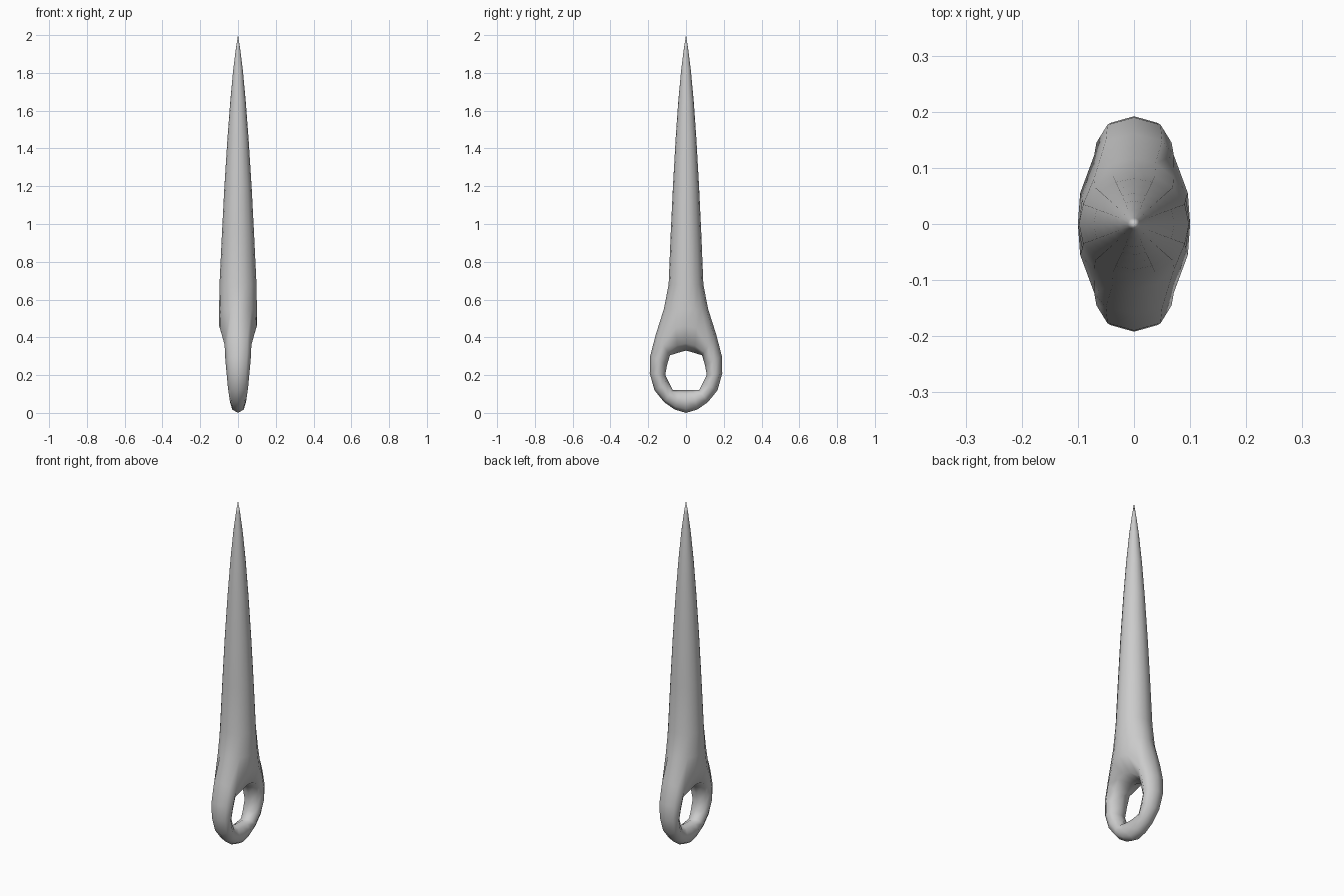
import bpy, bmesh
from math import sin, cos, pi

if "Cube" in bpy.data.objects:
    bpy.data.objects.remove(bpy.data.objects["Cube"])

# Half of the eye, top to bottom: inner y, inner z, outer y, outer z, half thickness in x
EYE = [(0, .33, 0, .59, .100), (.043, .318, .067, .582, .096),
       (.085, .305, .160, .415, .071), (.100, .255, .190, .300, .067),
       (.110, .200, .192, .210, .060), (.090, .160, .167, .120, .054),
       (.070, .120, .116, .057, .047), (.035, .120, .060, .018, .044),
       (0, .120, 0, 0, .043)]
# Shaft rings: z, half width x, half width y
SHAFT = [(.55, .100, .117), (.68, .098, .092), (.95, .085, .081),
         (1.2, .072, .069), (1.45, .056, .055), (1.65, .041, .041),
         (1.82, .025, .025), (1.93, .011, .011)]

bm = bmesh.new()
cache = {}


def eye_vert(col, row):
    """Vertex of the eye loop; columns run round the hole, rows round the section."""
    col, row = col % 16, row % 8
    if (col, row) not in cache:
        side = 1 if col <= 8 else -1
        iy, iz, oy, oz, h = EYE[col if col <= 8 else 16 - col]
        t = row * pi / 4
        k = cos(t) / 2
        y, z = (iy + oy) / 2 + k * (oy - iy), (iz + oz) / 2 + k * (oz - iz)
        cache[col, row] = bm.verts.new((h * sin(t), side * y, z))
    return cache[col, row]


# Eye loop, left open at the top where the shaft grows out
for c in range(-8, 8):
    for r in range(-4, 4):
        if -2 <= c < 2 and -2 <= r < 2:
            continue
        bm.faces.new([eye_vert(c, r), eye_vert(c + 1, r),
                      eye_vert(c + 1, r + 1), eye_vert(c, r + 1)])

# Rim of the opening, starting at +x and turning towards +y
rim = [(0, 2), (1, 2), (2, 2), (2, 1), (2, 0), (2, -1), (2, -2), (1, -2),
       (0, -2), (-1, -2), (-2, -2), (-2, -1), (-2, 0), (-2, 1), (-2, 2), (-1, 2)]
ring = [eye_vert(c, r) for c, r in rim]

# Tapering shaft
for z, rx, ry in SHAFT:
    nxt = [bm.verts.new((rx * cos(i * pi / 8), ry * sin(i * pi / 8), z)) for i in range(16)]
    for i in range(16):
        j = (i + 1) % 16
        bm.faces.new([ring[i], ring[j], nxt[j], nxt[i]])
    ring = nxt

# Pointed tip
tip = bm.verts.new((0, 0, 2))
for i in range(16):
    bm.faces.new([ring[i], ring[(i + 1) % 16], tip])

bmesh.ops.recalc_face_normals(bm, faces=bm.faces)
for f in bm.faces:
    f.smooth = True
mesh = bpy.data.meshes.new("needle")
bm.to_mesh(mesh)
bm.free()
needle = bpy.data.objects.new("needle", mesh)
bpy.context.collection.objects.link(needle)
